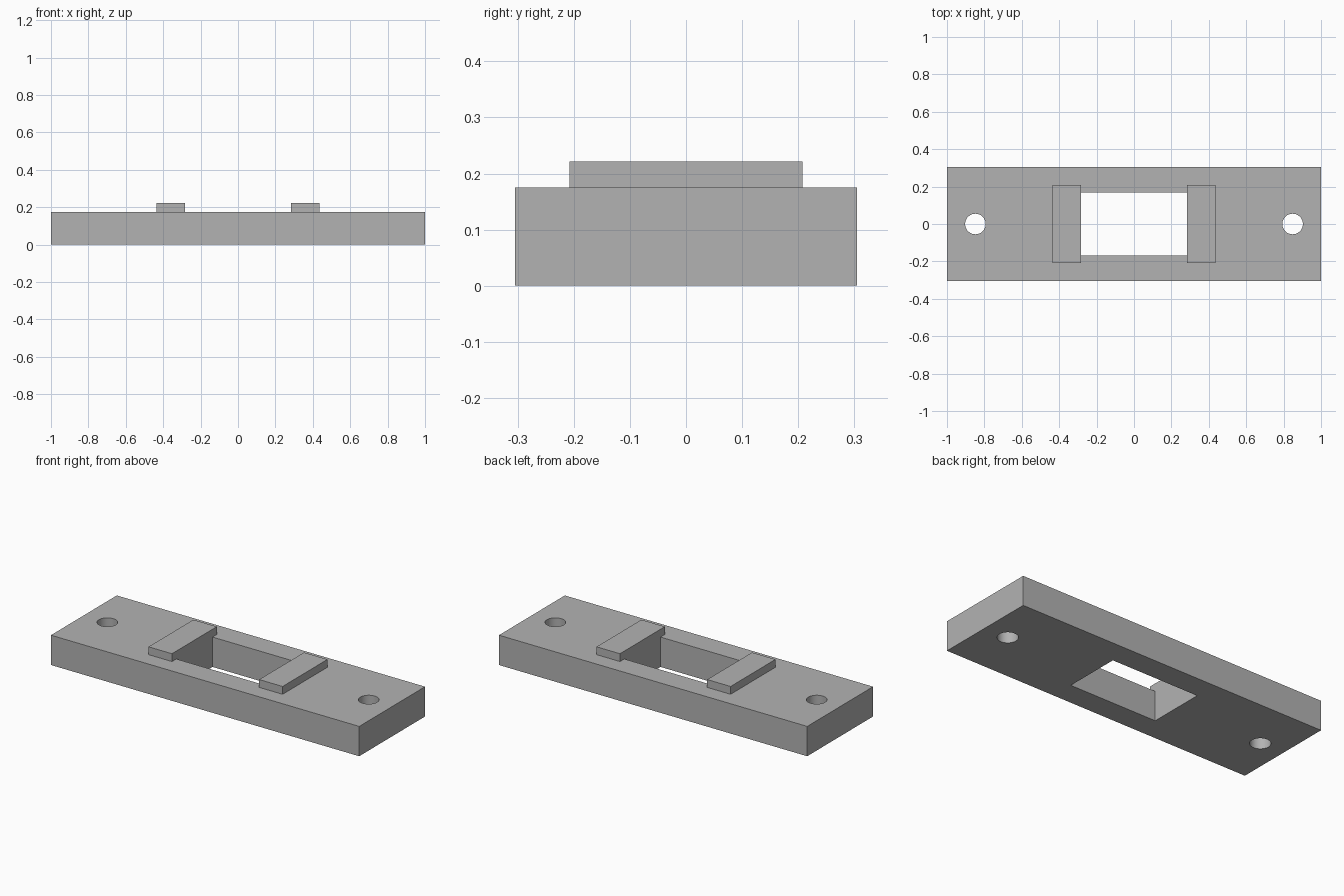
import bpy
import math

old = bpy.data.objects.get("Cube")
if old:
    bpy.data.objects.remove(old, do_unlink=True)

# Single grey material
grey = bpy.data.materials.new("plain grey")
grey.use_nodes = True
colour = (0.45, 0.45, 0.45, 1)
grey.diffuse_color = colour
grey.node_tree.nodes["Principled BSDF"].inputs["Base Color"].default_value = colour


def box(name, low, high):
    centre = [(a + b) / 2 for a, b in zip(low, high)]
    bpy.ops.mesh.primitive_cube_add(size=1, location=centre)
    ob = bpy.context.object
    ob.name = name
    ob.scale = [b - a for a, b in zip(low, high)]
    bpy.ops.object.transform_apply(location=True, rotation=False, scale=True)
    ob.data.materials.append(grey)
    return ob


def cut(target, cutter):
    cutter.hide_render = True
    bpy.context.view_layer.objects.active = target
    mod = target.modifiers.new("cut", "BOOLEAN")
    mod.operation = "DIFFERENCE"
    mod.solver = "EXACT"
    mod.object = cutter
    bpy.ops.object.modifier_apply(modifier=mod.name)
    bpy.data.objects.remove(cutter, do_unlink=True)


# Base plate with a rectangular window through it
THICK = 0.175
plate = box("base_plate", (-1, -0.305, 0), (1, 0.305, THICK))
cut(plate, box("window_cutter", (-0.283, -0.168, -0.1), (0.283, 0.168, 0.3)))

# Round screw hole near each end
for side in (-1, 1):
    bpy.ops.mesh.primitive_cylinder_add(vertices=48, radius=0.055, depth=0.6,
                                        location=(side * 0.848, 0, 0.1))
    hole = bpy.context.object
    hole.data.materials.append(grey)
    cut(plate, hole)

bpy.ops.object.select_all(action="DESELECT")
plate.select_set(True)
bpy.context.view_layer.objects.active = plate
bpy.ops.object.shade_smooth_by_angle(angle=math.radians(30))

# Raised strips beside the window
box("left_raised_strip", (0.283, -0.208, THICK), (0.435, 0.208, 0.221))
box("right_raised_strip", (-0.435, -0.208, THICK), (-0.283, 0.208, 0.221))
